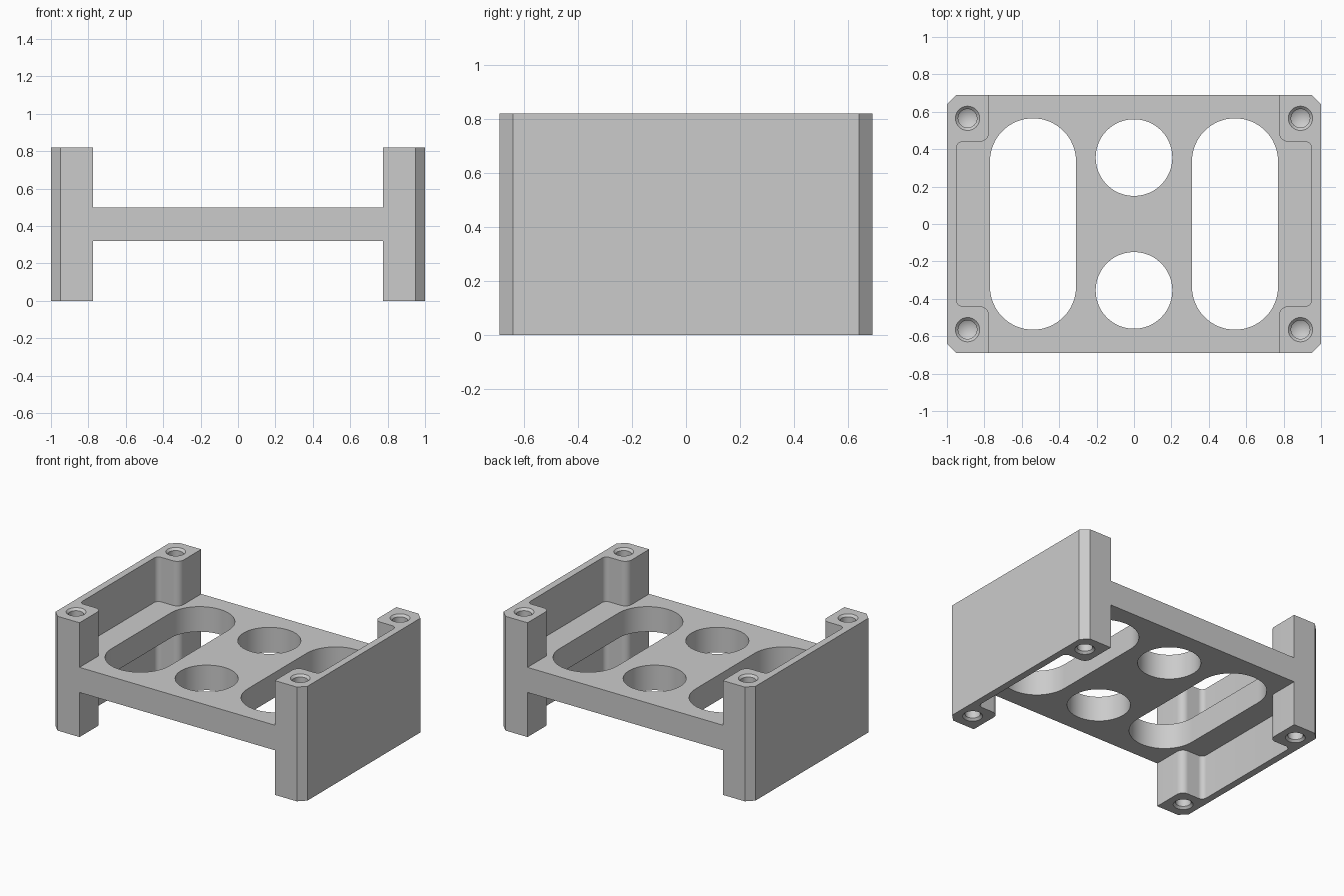
import bpy, bmesh
from math import pi, sin, cos, radians

cube = bpy.data.objects.get("Cube")
if cube:
    bpy.data.objects.remove(cube, do_unlink=True)

HEIGHT, HALF_DEPTH = 0.82, 0.69
DECK_LOW, DECK_HIGH = 0.32, 0.50

grey = bpy.data.materials.new("plain grey")
grey.use_nodes = True
colour = (0.6, 0.6, 0.6, 1)
grey.diffuse_color = colour
grey.node_tree.nodes["Principled BSDF"].inputs["Base Color"].default_value = colour


def finish(name, bm):
    bmesh.ops.recalc_face_normals(bm, faces=bm.faces)
    mesh = bpy.data.meshes.new(name)
    bm.to_mesh(mesh)
    bm.free()
    mesh.materials.append(grey)
    obj = bpy.data.objects.new(name, mesh)
    bpy.context.collection.objects.link(obj)
    return obj


def prism(name, outline, low, high):
    bm = bmesh.new()
    face = bm.faces.new([bm.verts.new((x, y, low)) for x, y in outline])
    top = bmesh.ops.extrude_face_region(bm, geom=[face])["geom"]
    moved = [v for v in top if isinstance(v, bmesh.types.BMVert)]
    bmesh.ops.translate(bm, verts=moved, vec=(0, 0, high - low))
    # The extrusion consumes the base face, so close the bottom when it is missing
    open_edges = [e for e in bm.edges if e.is_boundary]
    if open_edges:
        bmesh.ops.holes_fill(bm, edges=open_edges)
    return finish(name, bm)


def arc(cx, cy, r, start, end, steps):
    angles = [radians(start + (end - start) * i / steps) for i in range(steps + 1)]
    return [(cx + r * cos(a), cy + r * sin(a)) for a in angles]


def lathe(name, profile, location, steps=40):
    bm = bmesh.new()
    verts = [bm.verts.new((r, 0, z)) for r, z in profile]
    edges = [bm.edges.new(pair) for pair in zip(verts, verts[1:])]
    bmesh.ops.spin(bm, geom=verts + edges, cent=(0, 0, 0), axis=(0, 0, 1),
                   angle=2 * pi, steps=steps)
    bmesh.ops.remove_doubles(bm, verts=bm.verts, dist=0.0001)
    bmesh.ops.translate(bm, verts=bm.verts, vec=location)
    return finish(name, bm)


def combine(body, tool, operation):
    mod = body.modifiers.new(tool.name, "BOOLEAN")
    mod.operation, mod.solver, mod.object = operation, "EXACT", tool
    bpy.context.view_layer.objects.active = body
    bpy.ops.object.modifier_apply(modifier=mod.name)
    bpy.data.objects.remove(tool, do_unlink=True)


# Deck plate, its ends tapered to stay inside the chamfered walls
edge = [(0.97, 0.6), (0.93, HALF_DEPTH)]
edge += [(-x, y) for x, y in reversed(edge)]
frame = prism("frame", edge + [(x, -y) for x, y in reversed(edge)], DECK_LOW, DECK_HIGH)

# End walls: channel outline with chamfered outside corners and rounded pocket
for name, side in (("left_wall", 1), ("right_wall", -1)):
    half = [(1, 0.64), (0.95, HALF_DEPTH), (0.775, HALF_DEPTH)]
    half += arc(0.825, 0.49, 0.05, 180, 270, 10)
    half += arc(0.915, 0.405, 0.035, 90, 0, 10)
    outline = half + [(x, -y) for x, y in reversed(half)]
    combine(frame, prism(name, [(side * x, y) for x, y in outline], 0, HEIGHT), "UNION")

# Long slots and round openings through the deck
for side in (-1, 1):
    slot = arc(side * 0.54, 0.335, 0.23, 0, 180, 32)
    slot += arc(side * 0.54, -0.335, 0.23, 180, 360, 32)
    combine(frame, prism("slot_cutter", slot, 0.2, 0.6), "DIFFERENCE")
    opening = arc(0, side * 0.355, 0.205, 0, 354, 59)
    combine(frame, prism("opening_cutter", opening, 0.2, 0.6), "DIFFERENCE")

# Countersunk blind screw holes with conical ends, in both ends of each post
drill = [(0, 0.02), (0.065, 0.02), (0.065, 0), (0.05, -0.015), (0.05, -0.25), (0, -0.28)]
for x in (-0.89, 0.89):
    for y in (-0.565, 0.565):
        for z, up in ((HEIGHT, 1), (0, -1)):
            profile = [(r, h * up) for r, h in drill]
            combine(frame, lathe("screw_cutter", profile, (x, y, z)), "DIFFERENCE")

# Smooth curved walls, crisp edges elsewhere
bpy.ops.object.select_all(action="DESELECT")
frame.select_set(True)
bpy.context.view_layer.objects.active = frame
bpy.ops.object.shade_smooth_by_angle(angle=radians(25))
